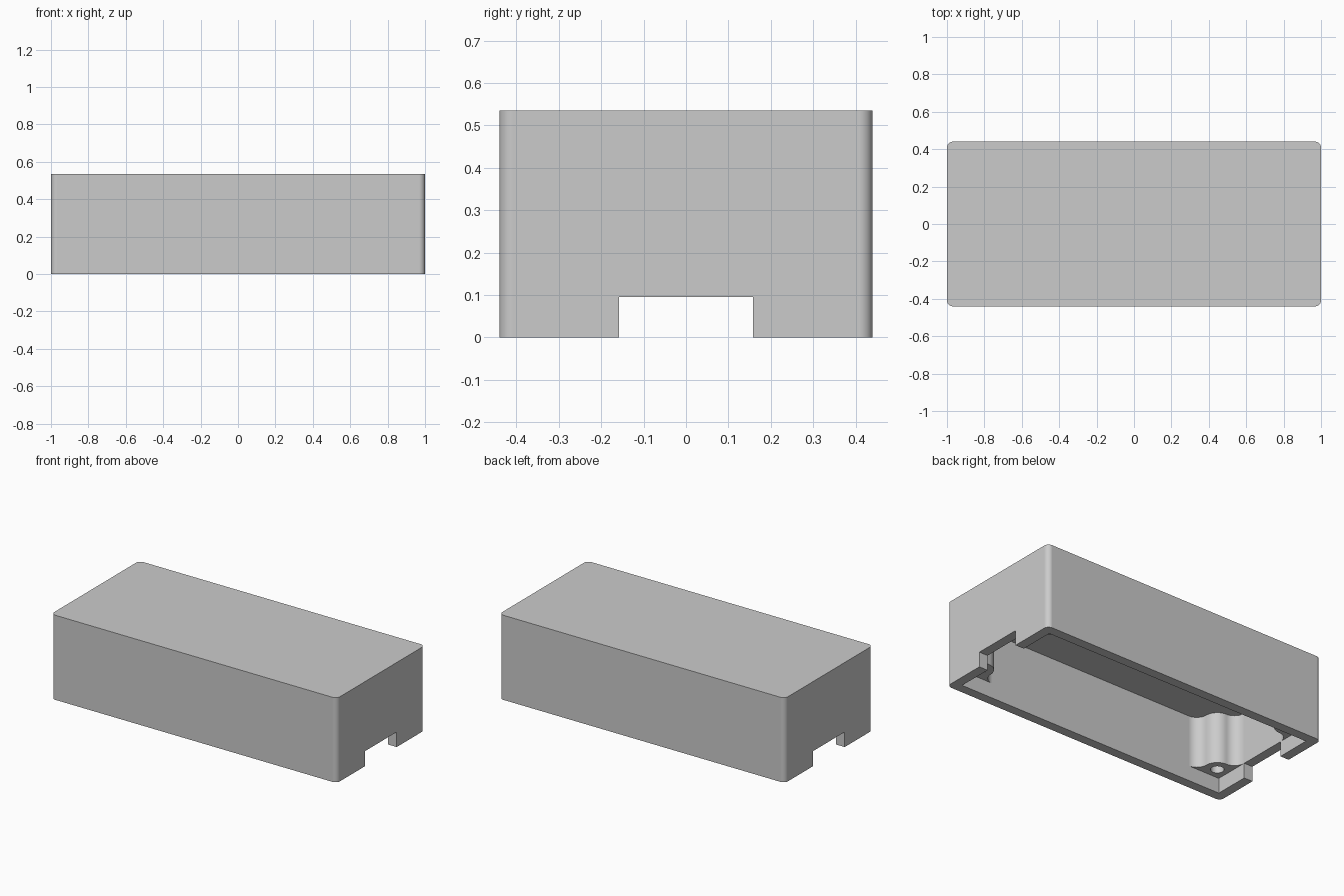
import bpy, bmesh
from math import cos, sin, pi

default = bpy.data.objects.get("Cube")
if default:
    bpy.data.objects.remove(default, do_unlink=True)

# Main dimensions
HALF_X, HALF_Y, HEIGHT = 1.0, 0.44, 0.535
WALL = 0.06
CEILING = 0.418
CORNER = 0.032
NOTCH_HALF, NOTCH_TOP = 0.158, 0.095
POST_INSET, POST_R, HOLE_R = 0.07, 0.08, 0.038
IN_X, IN_Y = HALF_X - WALL, HALF_Y - WALL

grey = bpy.data.materials.new("light_grey_plastic")
COLOUR = (0.6, 0.6, 0.6, 1.0)
grey.diffuse_color = COLOUR
grey.use_nodes = True
for node in grey.node_tree.nodes:
    if node.type == "BSDF_PRINCIPLED":
        node.inputs["Base Color"].default_value = COLOUR


def arc(cx, cy, r, start, end, steps=12):
    """Points on an arc, angles in quarter turns."""
    angles = [(start + (end - start) * i / steps) * pi / 2 for i in range(steps + 1)]
    return [(cx + r * cos(a), cy + r * sin(a)) for a in angles]


def prism(name, outline, z0, z1):
    """Closed solid made by raising a flat outline."""
    bm = bmesh.new()
    base = bm.faces.new([bm.verts.new((x, y, z0)) for x, y in outline])
    raised = bmesh.ops.extrude_face_region(bm, geom=[base])["geom"]
    verts = [g for g in raised if isinstance(g, bmesh.types.BMVert)]
    bmesh.ops.translate(bm, verts=verts, vec=(0, 0, z1 - z0))
    bmesh.ops.recalc_face_normals(bm, faces=bm.faces)
    mesh = bpy.data.meshes.new(name)
    bm.to_mesh(mesh)
    bm.free()
    mesh.materials.append(grey)
    obj = bpy.data.objects.new(name, mesh)
    bpy.context.collection.objects.link(obj)
    return obj


def rectangle(hx, hy):
    return [(-hx, -hy), (hx, -hy), (hx, hy), (-hx, hy)]


def select(obj):
    bpy.ops.object.select_all(action="DESELECT")
    obj.select_set(True)
    bpy.context.view_layer.objects.active = obj


def combine(obj, other, operation):
    """Join or subtract the other solid, then remove it."""
    other.hide_render = True
    mod = obj.modifiers.new("combine", "BOOLEAN")
    mod.operation = operation
    mod.solver = "EXACT"
    mod.object = other
    select(obj)
    bpy.ops.object.modifier_apply(modifier=mod.name)
    bpy.data.objects.remove(other, do_unlink=True)


# Case: block with rounded upright corners, hollowed from below
cx, cy = HALF_X - CORNER, HALF_Y - CORNER
outline = (arc(cx, cy, CORNER, 0, 1) + arc(-cx, cy, CORNER, 1, 2)
           + arc(-cx, -cy, CORNER, 2, 3) + arc(cx, -cy, CORNER, 3, 4))
case = prism("case_shell", outline, 0, HEIGHT)
combine(case, prism("cavity_cutter", rectangle(IN_X, IN_Y), -0.1, CEILING), "DIFFERENCE")

# Screw posts: rounded corner columns blended into both walls, with a hole
px, py = IN_X - POST_INSET, IN_Y - POST_INSET
reach = POST_R + POST_INSET
EMBED = 0.02
profile = (arc(px - reach, py, POST_INSET, 1, 0)
           + arc(px, py, POST_R, 2, 3)[1:]
           + arc(px, py - reach, POST_INSET, 1, 0)[1:]
           + [(IN_X + EMBED, py - reach), (IN_X + EMBED, IN_Y + EMBED),
              (px - reach, IN_Y + EMBED)])
for sx in (1, -1):
    for sy in (1, -1):
        post = prism("screw_post", [(sx * x, sy * y) for x, y in profile],
                     NOTCH_TOP, CEILING + EMBED)
        combine(case, post, "UNION")
        hole = arc(sx * px, sy * py, HOLE_R, 0, 4, 32)[:-1]
        combine(case, prism("hole_cutter", hole, 0, CEILING), "DIFFERENCE")

# Cable notch through both end walls
combine(case, prism("notch_cutter", rectangle(1.2, NOTCH_HALF), -0.1, NOTCH_TOP), "DIFFERENCE")

# Smooth curves with flat walls kept flat
select(case)
bpy.ops.object.shade_smooth_by_angle(angle=pi / 6)
weighted = case.modifiers.new("flat_walls", "WEIGHTED_NORMAL")
weighted.keep_sharp = True
